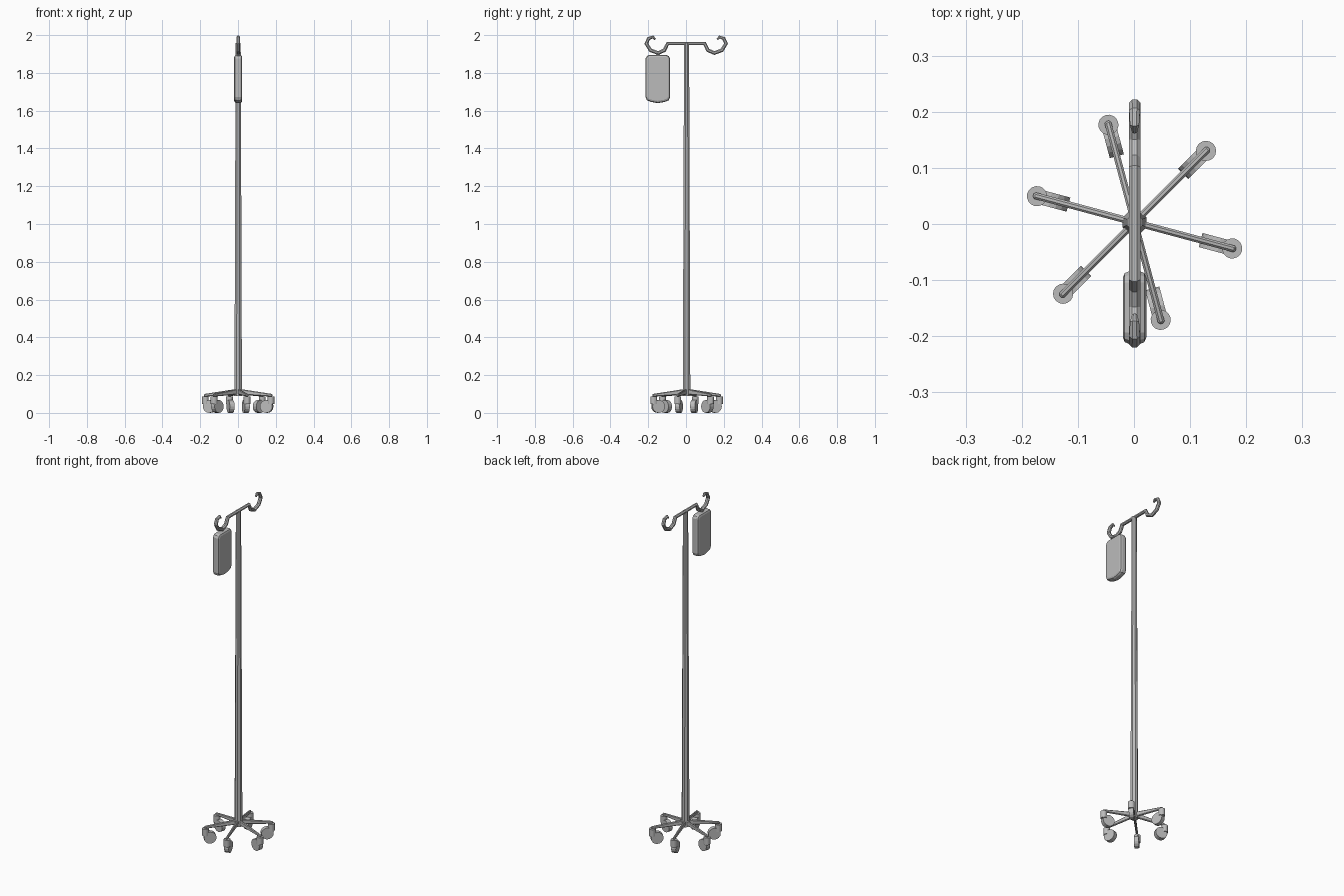
import bpy, bmesh, math
from mathutils import Matrix

if "Cube" in bpy.data.objects:
    bpy.data.objects.remove(bpy.data.objects["Cube"])

metal = bpy.data.materials.new("mid_grey")
metal.diffuse_color = (0.5, 0.5, 0.5, 1)
metal.use_nodes = True
metal.node_tree.nodes["Principled BSDF"].inputs["Base Color"].default_value = metal.diffuse_color
BASE = Matrix.Translation((0.001, 0.003, 0))


def add_object(name, bm):
    bmesh.ops.recalc_face_normals(bm, faces=bm.faces)
    me = bpy.data.meshes.new(name)
    bm.to_mesh(me)
    bm.free()
    me.materials.append(metal)
    ob = bpy.data.objects.new(name, me)
    bpy.context.collection.objects.link(ob)
    return ob


def cone(name, r1, r2, z1, z2, sides, matrix, turn=0):
    bm = bmesh.new()
    m = Matrix.Translation((0, 0, (z1 + z2) / 2)) @ Matrix.Rotation(turn, 4, 'Z')
    bmesh.ops.create_cone(bm, cap_ends=True, segments=sides, radius1=r1,
                          radius2=r2, depth=z2 - z1, matrix=matrix @ m)
    return add_object(name, bm)


def extrude_profile(name, pts, direction, matrix=Matrix()):
    bm = bmesh.new()
    face = bm.faces.new([bm.verts.new(p) for p in pts])
    res = bmesh.ops.extrude_face_region(bm, geom=[face], use_keep_orig=True)
    moved = [g for g in res["geom"] if isinstance(g, bmesh.types.BMVert)]
    bmesh.ops.translate(bm, verts=moved, vec=direction)
    bm.transform(matrix)
    return add_object(name, bm)


def bevel(ob, width, segments):
    mod = ob.modifiers.new("edge_bevel", 'BEVEL')
    mod.width = width
    mod.segments = segments
    mod.limit_method = 'ANGLE'
    mod.angle_limit = math.radians(60)


def tube(name, pts, radius):
    cu = bpy.data.curves.new(name, 'CURVE')
    cu.dimensions = '3D'
    cu.bevel_depth = radius
    cu.bevel_resolution = 2
    cu.use_fill_caps = True
    cu.materials.append(metal)
    sp = cu.splines.new('POLY')
    sp.use_smooth = False
    sp.points.add(len(pts) - 1)
    for p, (y, z, s) in zip(sp.points, pts):
        p.co = (0.001, y + 0.001, z, 1)
        p.radius = s
        p.tilt = math.pi / 8
    ob = bpy.data.objects.new(name, cu)
    bpy.context.collection.objects.link(ob)
    return ob


# Pole and hub, octagonal with a flat side to the front
cone("pole", 0.0215, 0.0145, 0.10, 1.958, 8, BASE, math.pi / 8)
cone("base_hub", 0.023, 0.021, 0.09, 0.125, 8, BASE, math.pi / 8)

# Six legs with casters
for i in range(6):
    rot = BASE @ Matrix.Rotation(math.radians(45 + 60 * i), 4, 'Z')
    leg = [(0, -0.006, 0.098), (0.187, -0.006, 0.086),
           (0.187, -0.006, 0.1), (0, -0.006, 0.128)]
    bevel(extrude_profile(f"leg_{i}", leg, (0, 0.012, 0), rot), 0.0035, 1)
    cone(f"caster_housing_{i}", 0.018, 0.018, 0.046, 0.088, 16,
         rot @ Matrix.Translation((0.18, 0, 0)))
    axle = Matrix.Translation((0.156, 0, 0.034)) @ Matrix.Rotation(math.pi / 2, 4, 'X')
    cone(f"caster_wheel_{i}", 0.034, 0.034, -0.013, 0.013, 16, rot @ axle)

# Crossbar running into a hook at each end
hook = [(0.098, 1.955, 1), (0.115, 1.920, 1), (0.149, 1.905, 1),
        (0.189, 1.920, 1), (0.211, 1.955, 1), (0.199, 1.982, 0.95),
        (0.176, 1.990, 0.8), (0.164, 1.977, 0.45)]
left = [(-y, z, s) for y, z, s in reversed(hook)]
tube("crossbar_hooks", left + hook, 0.011)

# Fluid bag: rounded outline, bevelled all round
half = [(0.045, 1.895), (0.058, 1.889), (0.065, 1.876), (0.065, 1.672),
        (0.058, 1.655), (0.035, 1.646)]
outline = half + [(0, 1.640)] + [(-y, z) for y, z in reversed(half)]
bag = extrude_profile("fluid_bag", [(-0.020, y - 0.149, z) for y, z in outline], (0.042, 0, 0))
bevel(bag, 0.012, 2)

# Small loop joining the bag to the hook
cone("bag_loop", 0.009, 0.006, 1.89, 1.905, 8, Matrix.Translation((0, -0.149, 0)))
